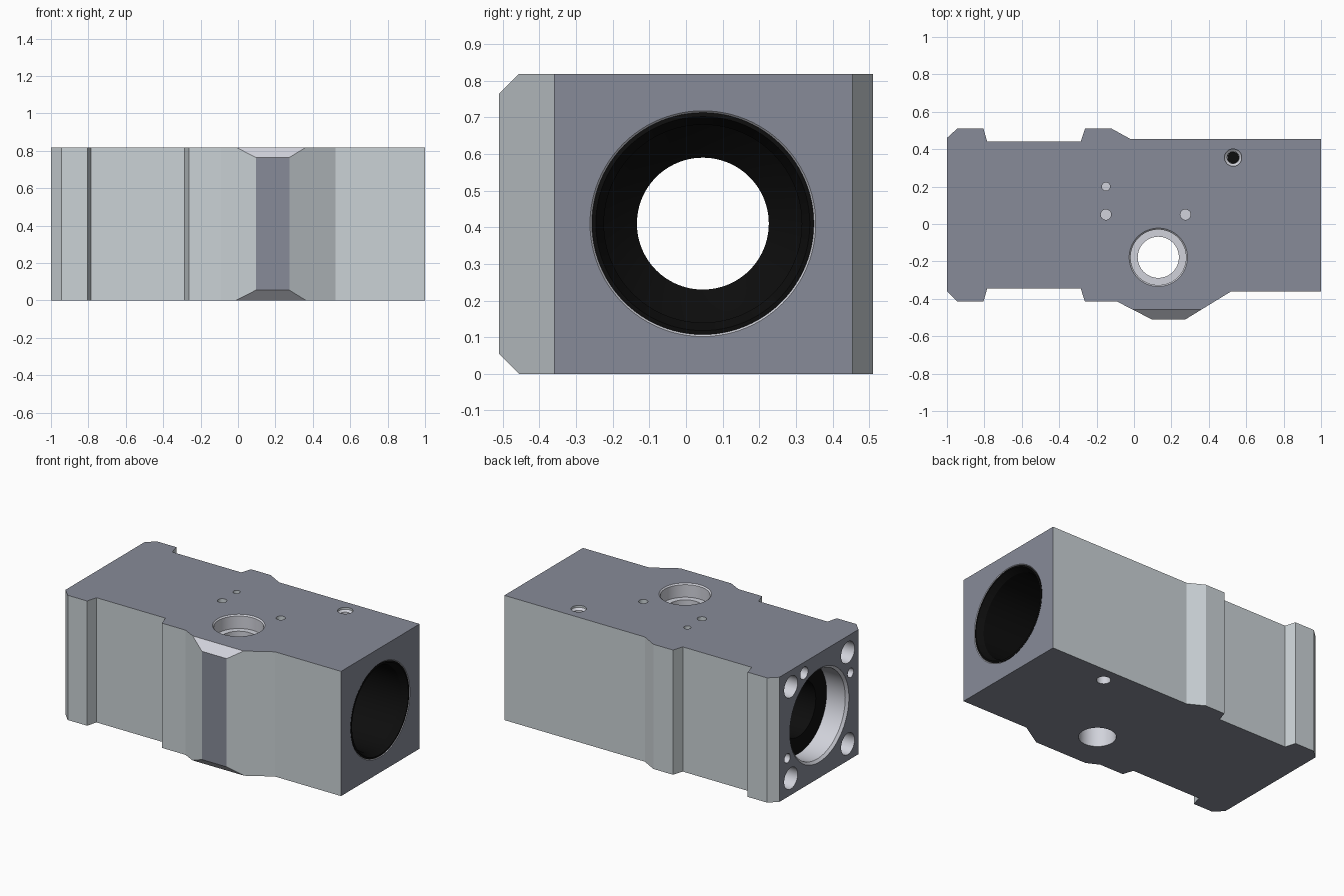
import bpy, bmesh, math
from mathutils import Vector

if "Cube" in bpy.data.objects:
    bpy.data.objects.remove(bpy.data.objects["Cube"])

BORE_Y, BORE_Z, H = 0.046, 0.41, 0.818


def make_object(name, bm):
    bmesh.ops.recalc_face_normals(bm, faces=bm.faces)
    mesh = bpy.data.meshes.new(name)
    bm.to_mesh(mesh)
    bm.free()
    ob = bpy.data.objects.new(name, mesh)
    bpy.context.collection.objects.link(ob)
    return ob


def prism(name, points, offset):
    """Extrude a closed polygon of 3D points along offset."""
    bm = bmesh.new()
    face = bm.faces.new([bm.verts.new(p) for p in points])
    res = bmesh.ops.extrude_face_region(bm, geom=[face])
    verts = [g for g in res["geom"] if isinstance(g, bmesh.types.BMVert)]
    bmesh.ops.translate(bm, verts=verts, vec=Vector(offset))
    return make_object(name, bm)


def lathe(name, profile, axis, origin, n=64, closed=False):
    """Turn (position, radius) pairs about the x or z axis; ends are capped unless closed."""
    bm = bmesh.new()
    rings = []
    for t, r in profile:
        ring = []
        for i in range(n):
            a = 2 * math.pi * i / n
            u, v = r * math.cos(a), r * math.sin(a)
            co = (t, u, v) if axis == "x" else (u, v, t)
            ring.append(bm.verts.new(Vector(co) + Vector(origin)))
        rings.append(ring)
    pairs = list(zip(rings, rings[1:]))
    if closed:
        pairs.append((rings[-1], rings[0]))
    else:
        bm.faces.new(rings[0])
        bm.faces.new(rings[-1])
    for a, b in pairs:
        for i in range(n):
            j = (i + 1) % n
            bm.faces.new((a[i], a[j], b[j], b[i]))
    return make_object(name, bm)


def boolean(target, cutter, op="DIFFERENCE", keep=False):
    mod = target.modifiers.new("cut", "BOOLEAN")
    mod.operation, mod.solver, mod.object = op, "EXACT", cutter
    bpy.context.view_layer.objects.active = target
    bpy.ops.object.modifier_apply(modifier=mod.name)
    if not keep:
        bpy.data.objects.remove(cutter, do_unlink=True)


def smooth(ob):
    bpy.ops.object.select_all(action="DESELECT")
    ob.select_set(True)
    bpy.context.view_layer.objects.active = ob
    bpy.ops.object.shade_smooth_by_angle(angle=math.radians(25))


def material(name, rgb):
    mat = bpy.data.materials.new(name)
    mat.diffuse_color = (*rgb, 1)
    mat.use_nodes = True
    mat.node_tree.nodes["Principled BSDF"].inputs["Base Color"].default_value = mat.diffuse_color
    return mat


# Housing block: plan outline extruded upward
outline = [(-1, 0.46), (-0.945, 0.51), (-0.805, 0.51), (-0.785, 0.44), (-0.285, 0.44),
           (-0.262, 0.51), (-0.12, 0.51), (-0.02, 0.455), (1, 0.455), (1, -0.36),
           (0.52, -0.36), (0.275, -0.51), (0.095, -0.51), (-0.09, -0.415), (-0.262, -0.415),
           (-0.285, -0.345), (-0.785, -0.345), (-0.805, -0.415), (-0.945, -0.415), (-1, -0.36)]
housing = prism("housing", [(x, y, 0) for x, y in outline], (0, 0, H))

# Chamfers on the top and bottom of the front boss
envelope = [(-0.355, 0.92), (1, 0.92), (1, -0.1), (-0.355, -0.1), (-0.6, 0.145), (-0.6, 0.675)]
boolean(housing, prism("chamfer_cutter", [(-2, y, z) for y, z in envelope], (4, 0, 0)), "INTERSECT")

# Main bore with a counterbore on the left end
bore = [(-1.05, 0.306), (-1, 0.306), (-0.985, 0.29), (-0.85, 0.29), (-0.85, 0.3),
        (0.99, 0.3), (1, 0.308), (1.05, 0.308)]
boolean(housing, lathe("bore_cutter", bore, "x", (0, BORE_Y, BORE_Z), 96))

# Dark sleeve lining the bore
sleeve = lathe("sleeve", [(-0.848, 0.299), (0.99, 0.299), (0.998, 0.303), (1.0, 0.292), (0.96, 0.27),
                          (-0.55, 0.27), (-0.6, 0.225), (-0.64, 0.18), (-0.848, 0.18)],
               "x", (0, BORE_Y, BORE_Z), 96, closed=True)

# Vertical port running through the housing and sleeve
port = lathe("port_cutter", [(-0.1, 0.11), (H - 0.09, 0.11), (H - 0.09, 0.148), (H - 0.008, 0.148),
                             (H, 0.156), (H + 0.1, 0.156)], "z", (0.13, -0.178, 0))
boolean(housing, port, keep=True)
boolean(sleeve, port)

# Threaded side port, opening on the top and bottom faces
boolean(housing, lathe("side_port_cutter", [(0.58, 0.032), (H - 0.025, 0.032), (H - 0.013, 0.046),
                                            (H + 0.05, 0.046)], "z", (0.53, 0.355, 0), 32))
boolean(housing, lathe("side_port_cutter", [(-0.05, 0.042), (0.2, 0.042)], "z", (0.53, 0.355, 0), 32))
plug = lathe("side_port_plug", [(0.582, 0.0315), (H - 0.06, 0.0315)], "z", (0.53, 0.355, 0), 32)

# Small blind holes in the top face
for x, y, r in [(-0.15, 0.2, 0.022), (-0.15, 0.05, 0.028), (0.275, 0.05, 0.028)]:
    boolean(housing, lathe("pin_cutter", [(H - 0.06, r), (H + 0.05, r)], "z", (x, y, 0), 24))

# Four bolt holes and three smaller holes in the left face
face_holes = [(BORE_Y + sy * 0.295, BORE_Z + sz * 0.3, 0.07, 0.18) for sy in (-1, 1) for sz in (-1, 1)]
face_holes += [(0.204, 0.747, 0.04, 0.08), (-0.278, 0.565, 0.03, 0.08), (0.378, 0.255, 0.03, 0.08)]
for y, z, r, depth in face_holes:
    boolean(housing, lathe("bolt_cutter", [(-1.05, r), (-1 + depth, r)], "x", (0, y, z), 32))

# Finishes: pale sides, brighter machined cuts, dark outer planes, black sleeve
housing.data.materials.clear()
for mat in (material("pale_grey", (0.60, 0.65, 0.675)), material("machined", (0.64, 0.65, 0.71)),
            material("dark_grey", (0.245, 0.26, 0.315))):
    housing.data.materials.append(mat)
eps = 0.002
for p in housing.data.polygons:
    c, n = p.center, p.normal
    ends = abs(n.x) > 0.99 and abs(c.x) > 1 - eps
    caps = abs(n.z) > 0.99 and (c.z < eps or c.z > H - eps)
    boss = n.y < -0.99 and c.y < -0.51 + eps
    wall = abs(n.z) < 0.01 and 0.4 < abs(c.z - H / 2 + 1) < 1.6 and all(
        min(housing.data.vertices[v].co.z, H - housing.data.vertices[v].co.z) < 0.06 for v in p.vertices)
    p.material_index = 2 if ends or caps or boss else 0 if wall else 1

black = material("black", (0.004, 0.004, 0.004))
for ob in (sleeve, plug):
    ob.data.materials.clear()
    ob.data.materials.append(black)
for ob in (housing, sleeve, plug):
    smooth(ob)
